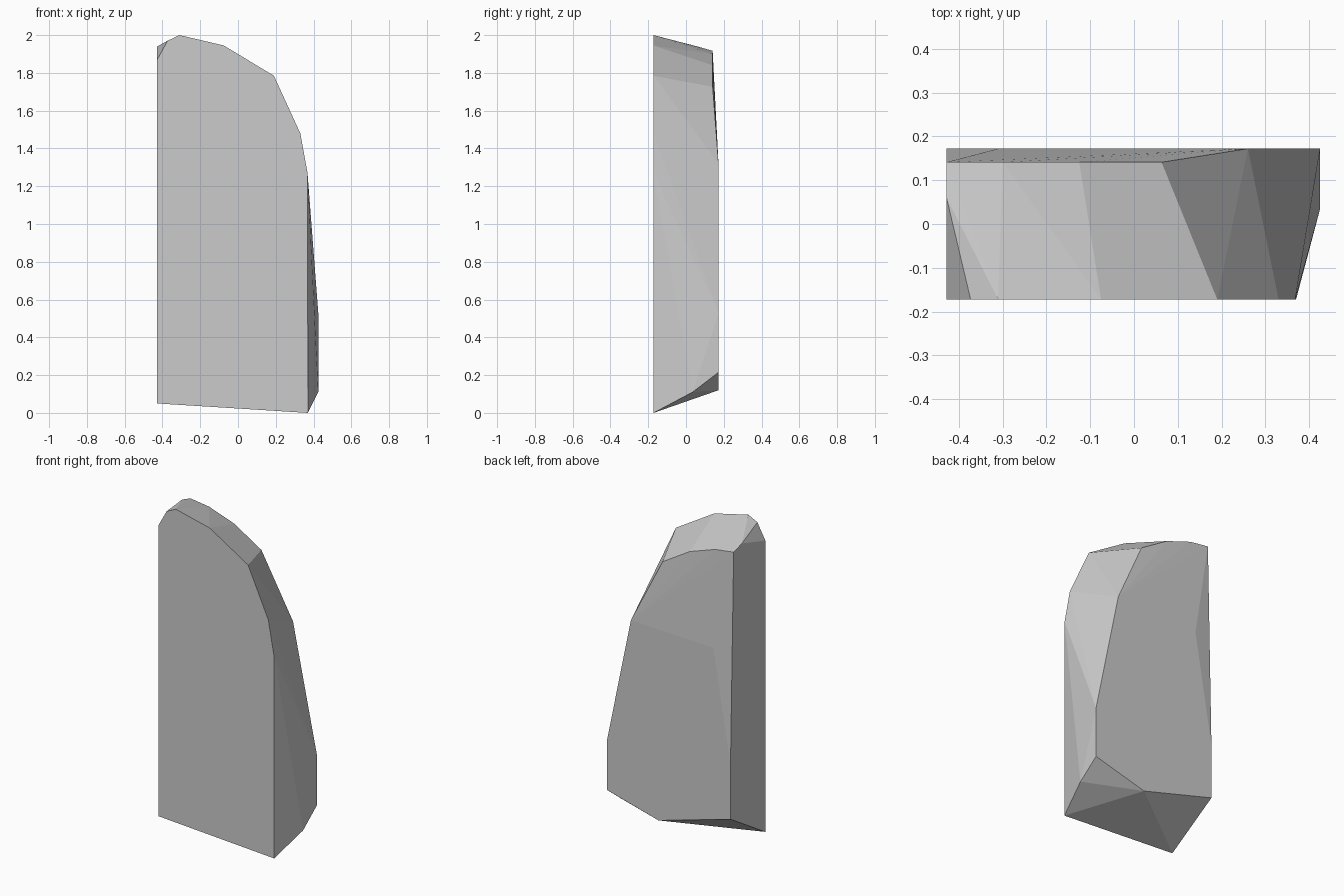
import bpy, bmesh

if "Cube" in bpy.data.objects:
    bpy.data.objects.remove(bpy.data.objects["Cube"])

# Front outline (x, z): flat face with a rounded upper right shoulder
Y_FRONT, Y_BACK, Y_CHAMFER = -0.172, 0.172, 0.141
front = [(-0.428, 0.05), (0.37, 0.0), (0.368, 1.27), (0.33, 1.48), (0.19, 1.785),
         (-0.075, 1.945), (-0.31, 2.0), (-0.373, 1.97), (-0.428, 1.87)]

# Back outline, and the upper back rim that leans forward
back = [(-0.428, 0.26), (0.07, 0.12), (0.425, 0.215), (0.425, 0.53),
        (0.26, 1.32), (-0.31, 1.3), (-0.428, 0.6)]
upper_rim = [(0.063, 1.726), (-0.125, 1.84), (-0.30, 1.90), (-0.428, 1.917)]

# Chipped corners on the top left and lower right edges
chips = [(-0.428, 0.06, 1.94), (0.425, 0.035, 0.11)]

points = [(x, Y_FRONT, z) for x, z in front]
points += [(x, Y_BACK, z) for x, z in back]
points += [(x, Y_CHAMFER, z) for x, z in upper_rim]
points += chips

# Stone slab: faceted convex block wrapped around the outlines
bm = bmesh.new()
for p in points:
    bm.verts.new(p)
hull = bmesh.ops.convex_hull(bm, input=bm.verts[:])
loose = [v for v in bm.verts if not v.link_faces]
bmesh.ops.delete(bm, geom=loose, context='VERTS')
bmesh.ops.dissolve_limit(bm, angle_limit=0.01, verts=bm.verts[:], edges=bm.edges[:])
bmesh.ops.recalc_face_normals(bm, faces=bm.faces[:])
mesh = bpy.data.meshes.new("stone_slab")
bm.to_mesh(mesh)
bm.free()
slab = bpy.data.objects.new("stone_slab", mesh)
bpy.context.collection.objects.link(slab)
